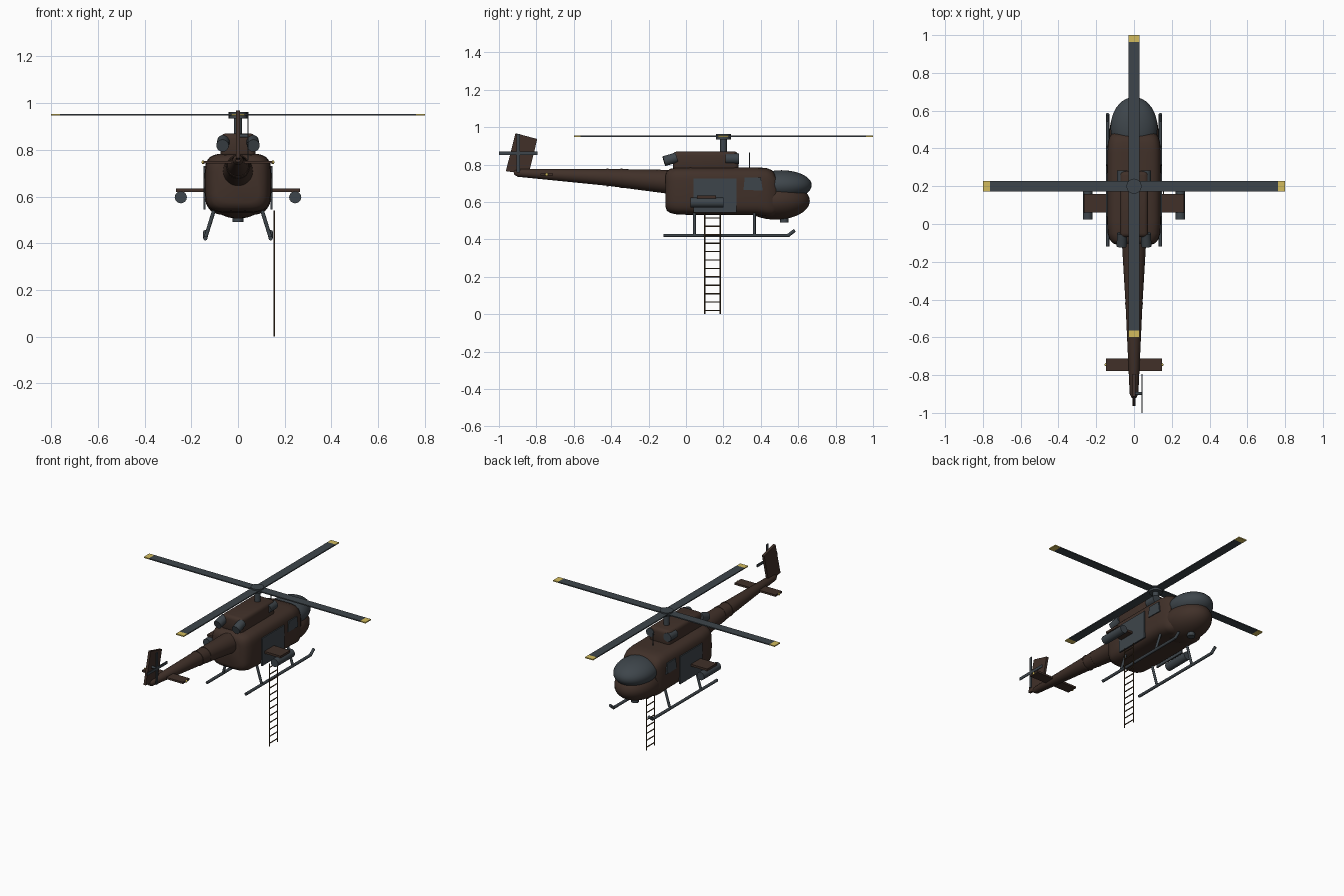
import bpy, bmesh, math
from mathutils import Vector, Matrix

cube = bpy.data.objects.get("Cube")
if cube:
    bpy.data.objects.remove(cube, do_unlink=True)


def material(name, rgb):
    m = bpy.data.materials.new(name)
    m.use_nodes = True
    m.diffuse_color = (*rgb, 1)
    m.node_tree.nodes["Principled BSDF"].inputs["Base Color"].default_value = (*rgb, 1)
    return m


BROWN = material("dark brown paint", (0.052, 0.03, 0.022))
SLATE = material("slate grey", (0.048, 0.06, 0.07))
YELLOW = material("tip yellow", (0.65, 0.5, 0.11))
ROPE = material("ladder brown", (0.075, 0.045, 0.022))


def finish(name, bm, mat, smooth=True):
    bmesh.ops.recalc_face_normals(bm, faces=bm.faces)
    me = bpy.data.meshes.new(name)
    bm.to_mesh(me)
    bm.free()
    ob = bpy.data.objects.new(name, me)
    bpy.context.collection.objects.link(ob)
    me.materials.append(mat)
    if smooth:
        bpy.ops.object.select_all(action='DESELECT')
        ob.select_set(True)
        bpy.context.view_layer.objects.active = ob
        bpy.ops.object.shade_smooth_by_angle(angle=math.radians(40))
    return ob


def box(name, centre, size, mat, bevel=0, segments=3):
    bm = bmesh.new()
    bmesh.ops.create_cube(bm, size=1, matrix=Matrix.Translation(centre) @ Matrix.Diagonal((*size, 1)))
    if bevel:
        bmesh.ops.bevel(bm, geom=bm.edges[:], offset=bevel, segments=segments,
                        affect='EDGES', profile=0.5)
    return finish(name, bm, mat, bool(bevel))


def rod(name, a, b, r, mat, sides=20):
    a, b = Vector(a), Vector(b)
    d = b - a
    rot = d.to_track_quat('Z', 'Y').to_matrix().to_4x4()
    bm = bmesh.new()
    bmesh.ops.create_cone(bm, cap_ends=True, segments=sides, radius1=r, radius2=r,
                          depth=d.length, matrix=Matrix.Translation((a + b) / 2) @ rot)
    return finish(name, bm, mat)


def ellipsoid(name, centre, radii, mat):
    bm = bmesh.new()
    bmesh.ops.create_uvsphere(bm, u_segments=36, v_segments=20, radius=1,
                              matrix=Matrix.Translation(centre) @ Matrix.Diagonal((*radii, 1)))
    return finish(name, bm, mat)


def loft(name, rings, power, mat, sides=40):
    """Rounded-box sections along y: (y, half width, bottom z, top z)."""
    bm = bmesh.new()
    loops = []
    for y, w, lo, hi in rings:
        loop = []
        for i in range(sides):
            t = math.tau * i / sides
            c, s = math.cos(t), math.sin(t)
            x = math.copysign(abs(c) ** (2 / power), c) * w
            z = math.copysign(abs(s) ** (2 / power), s) * (hi - lo) / 2 + (hi + lo) / 2
            loop.append(bm.verts.new((x, y, z)))
        loops.append(loop)
    for a, b in zip(loops, loops[1:]):
        for i in range(sides):
            j = (i + 1) % sides
            bm.faces.new((a[i], a[j], b[j], b[i]))
    bm.faces.new(loops[0])
    bm.faces.new(loops[-1])
    return finish(name, bm, mat)


def side_plate(name, outline, x, thickness, mat):
    """Flat panel with a (y, z) outline, centred on x."""
    bm = bmesh.new()
    face = bm.faces.new([bm.verts.new((x - thickness / 2, y, z)) for y, z in outline])
    new = bmesh.ops.extrude_face_region(bm, geom=[face])["geom"]
    bmesh.ops.translate(bm, vec=(thickness, 0, 0),
                        verts=[v for v in new if isinstance(v, bmesh.types.BMVert)])
    return finish(name, bm, mat, False)


# Cabin and nose
loft("cabin", [(-0.11, 0.09, 0.575, 0.745), (-0.102, 0.112, 0.553, 0.766),
               (-0.083, 0.128, 0.541, 0.778), (-0.05, 0.139, 0.534, 0.784),
               (0.02, 0.143, 0.531, 0.785), (0.38, 0.143, 0.53, 0.785),
               (0.43, 0.138, 0.522, 0.782), (0.46, 0.13, 0.52, 0.77),
               (0.48, 0.118, 0.53, 0.745)], 4.5, BROWN)
ellipsoid("lower_nose", (0, 0.48, 0.606), (0.13, 0.182, 0.1), BROWN)
ellipsoid("canopy", (0, 0.51, 0.69), (0.124, 0.162, 0.08), SLATE)
rod("nose_sensor", (0, 0.525, 0.49), (0, 0.525, 0.53), 0.023, SLATE)
rod("antenna", (0, 0.34, 0.78), (0, 0.34, 0.866), 0.003, SLATE, sides=8)

# Engine deck, mast and main rotor
box("engine_housing", (0, 0.105, 0.818), (0.15, 0.35, 0.105), BROWN, 0.022)
rod("mast", (0, 0.2, 0.86), (0, 0.2, 0.95), 0.018, SLATE)
rod("rotor_hub", (0, 0.2, 0.935), (0, 0.2, 0.963), 0.04, SLATE)
for axis in range(2):
    for sign in (-1, 1):
        for part, start, end, mat in (("rotor_blade", 0.02, 0.763, SLATE),
                                      ("rotor_tip", 0.763, 0.8, YELLOW)):
            mid, length = sign * (start + end) / 2, end - start
            centre = (mid, 0.2, 0.951) if axis == 0 else (0, 0.2 + mid, 0.951)
            size = (length, 0.057, 0.007) if axis == 0 else (0.057, length, 0.007)
            box(part, centre, size, mat)

# Tail boom with collars, fin, stabiliser and tail rotor
loft("tail_boom", [(-0.92, 0.012, 0.747, 0.768), (-0.9, 0.023, 0.735, 0.777),
                   (-0.42, 0.045, 0.687, 0.777), (-0.1, 0.064, 0.645, 0.772),
                   (-0.06, 0.068, 0.64, 0.772)], 2, BROWN)
for y, r, z in ((-0.42, 0.048, 0.732), (-0.345, 0.051, 0.727)):
    rod("boom_collar", (0, y - 0.005, z), (0, y + 0.005, z), r, BROWN, sides=32)
side_plate("tail_fin", [(-0.912, 0.968), (-0.795, 0.937), (-0.842, 0.748), (-0.963, 0.765)],
           0, 0.016, BROWN)
box("stabiliser", (0, -0.745, 0.747), (0.295, 0.068, 0.012), BROWN)
rod("tail_rotor_shaft", (0, -0.897, 0.86), (0.046, -0.897, 0.86), 0.008, SLATE)
box("tail_rotor_blade", (0.043, -0.897, 0.86), (0.005, 0.206, 0.018), SLATE)
box("tail_rotor_blade", (0.043, -0.897, 0.86), (0.005, 0.018, 0.206), SLATE)

# Parts mirrored on both sides
for s in (-1, 1):
    ellipsoid("tail_light", (s * 0.15, -0.745, 0.747), (0.006, 0.008, 0.008), YELLOW)
    rod("exhaust", (s * 0.062, -0.05, 0.838), (s * 0.066, -0.118, 0.818), 0.027, SLATE)
    rod("intake", (s * 0.062, 0.21, 0.832), (s * 0.062, 0.283, 0.832), 0.028, SLATE)
    side_plate("sliding_door", [(0.04, 0.545), (0.27, 0.545), (0.27, 0.725), (0.04, 0.725)],
               s * 0.143, 0.009, SLATE)
    side_plate("side_window", [(0.307, 0.664), (0.41, 0.662), (0.4, 0.731), (0.314, 0.731)],
               s * 0.143, 0.009, SLATE)
    box("stub_wing", (s * 0.2, 0.11, 0.627), (0.13, 0.1, 0.014), BROWN)
    rod("weapon_pod", (s * 0.245, 0.025, 0.597), (s * 0.245, 0.2, 0.597), 0.026, SLATE)
    rod("skid", (s * 0.14, -0.12, 0.421), (s * 0.14, 0.55, 0.421), 0.009, SLATE)
    rod("skid_tip", (s * 0.14, 0.546, 0.421), (s * 0.14, 0.582, 0.449), 0.009, SLATE)
    for y in (0.045, 0.365):
        rod("skid_strut", (s * 0.1, y, 0.55), (s * 0.14, y, 0.421), 0.008, SLATE)

# Hanging rope ladder
for y in (0.1, 0.183):
    rod("ladder_rail", (0.156, y, 0), (0.156, y, 0.54), 0.003, ROPE, sides=8)
for i in range(12):
    z = 0.02 + i * 0.045
    rod("ladder_rung", (0.156, 0.1, z), (0.156, 0.183, z), 0.0035, ROPE, sides=8)
